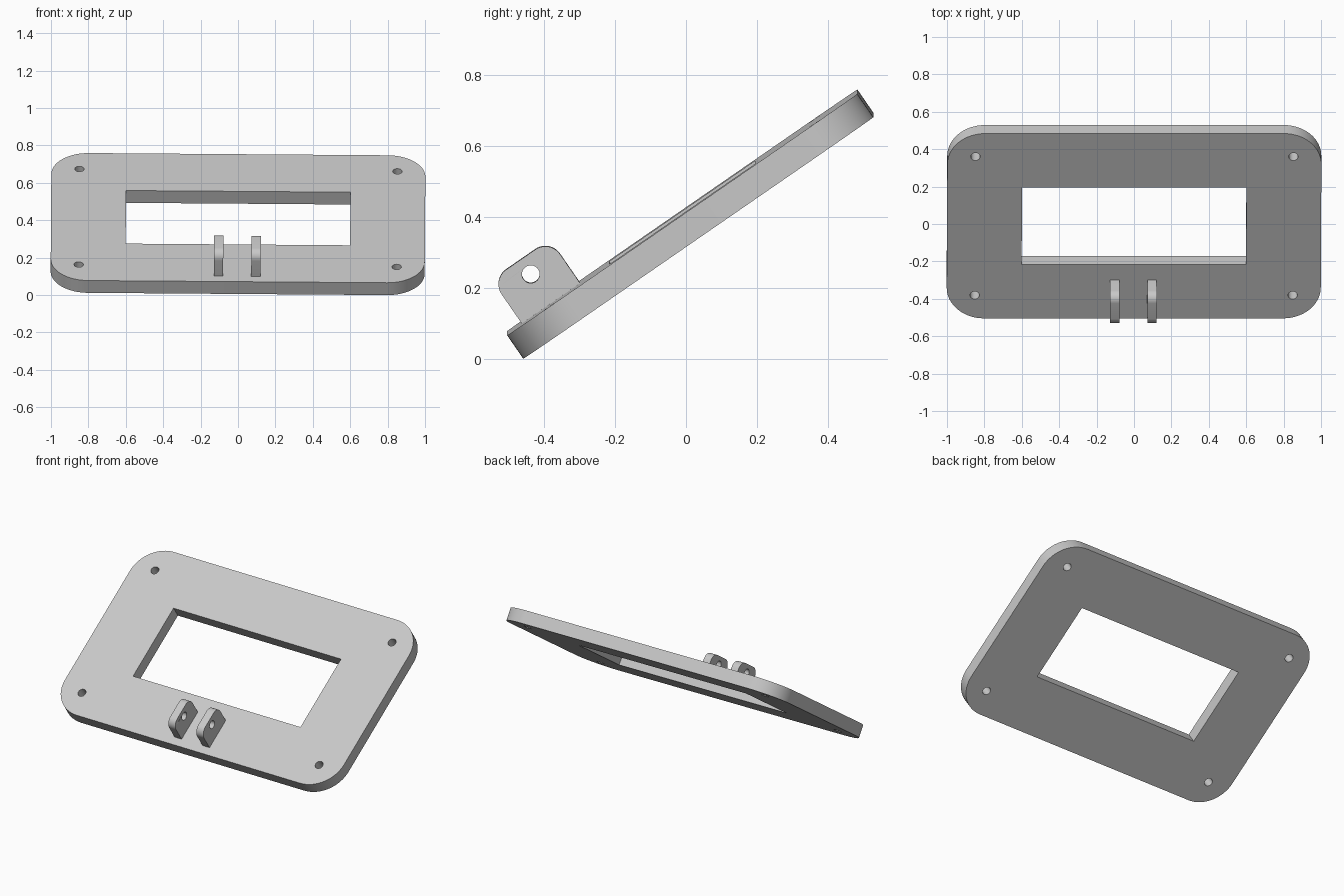
import bpy, bmesh
from math import sin, cos, pi, radians
from mathutils import Matrix, Vector

cube = bpy.data.objects.get("Cube")
if cube:
    bpy.data.objects.remove(cube, do_unlink=True)

grey = bpy.data.materials.new("light grey")
grey.use_nodes = True
colour = (0.58, 0.58, 0.58, 1)
grey.diffuse_color = colour
grey.node_tree.nodes["Principled BSDF"].inputs["Base Color"].default_value = colour


def arc(cx, cy, r, start, end, n):
    """Points on an arc, angles in quarter turns."""
    angles = [(start + (end - start) * i / n) * pi / 2 for i in range(n + 1)]
    return [(cx + r * cos(a), cy + r * sin(a)) for a in angles]


def circle(cx, cy, r, n=32):
    return arc(cx, cy, r, 0, 4, n)[:-1]


def sheet(name, outlines, thickness):
    """Solid sheet whose first outline is the edge and the others are openings."""
    curve = bpy.data.curves.new(name, "CURVE")
    curve.dimensions = "2D"
    curve.fill_mode = "BOTH"
    curve.extrude = thickness / 2
    for points in outlines:
        spline = curve.splines.new("POLY")
        spline.points.add(len(points) - 1)
        for p, (x, y) in zip(spline.points, points):
            p.co = (x, y, 0, 1)
        spline.use_cyclic_u = True
    obj = bpy.data.objects.new(name, curve)
    bpy.context.collection.objects.link(obj)
    bpy.ops.object.select_all(action="DESELECT")
    obj.select_set(True)
    bpy.context.view_layer.objects.active = obj
    bpy.ops.object.convert(target="MESH")
    obj = bpy.context.view_layer.objects.active
    bm = bmesh.new()
    bm.from_mesh(obj.data)
    bmesh.ops.remove_doubles(bm, verts=bm.verts, dist=0.0001)
    bmesh.ops.recalc_face_normals(bm, faces=bm.faces)
    bm.to_mesh(obj.data)
    bm.free()
    obj.data.materials.clear()
    obj.data.materials.append(grey)
    bpy.ops.object.shade_smooth_by_angle(angle=radians(30))
    return obj


# Frame plate: rounded rectangle with a window and four screw holes
half_x, half_y, radius, thick = 1.0, 0.6, 0.2, 0.08
edge = []
for i, (sx, sy) in enumerate([(1, 1), (-1, 1), (-1, -1), (1, -1)]):
    edge += arc(sx * (half_x - radius), sy * (half_y - radius), radius, i, i + 1, 16)
window = [(-0.6, -0.25), (0.6, -0.25), (0.6, 0.25), (-0.6, 0.25)]
holes = [circle(x, y, 0.025) for x in (-0.85, 0.85) for y in (-0.45, 0.45)]
parts = [sheet("frame_plate", [edge, window] + holes, thick)]

# Pair of hinge lugs standing on the plate near its lower edge
base, top, r = thick / 2, thick / 2 + 0.15, 0.05
lug = [(-0.55, base - 0.01), (-0.35, base - 0.01)]
lug += arc(-0.35 - r, top - r, r, 0, 1, 12) + arc(-0.55 + r, top - r, r, 1, 2, 12)
upright = Matrix(((0, 0, 1), (1, 0, 0), (0, 1, 0))).to_4x4()
for name, x in (("right_lug", -0.1025), ("left_lug", 0.0975)):
    obj = sheet(name, [lug, circle(-0.45, base + 0.1, 0.025)], 0.05)
    obj.data.transform(Matrix.Translation((x, 0, 0)) @ upright)
    parts.append(obj)

# Lean the assembly back with a slight roll, then centre it on the ground
lean = Matrix.Rotation(0.0075, 4, "Y") @ Matrix.Rotation(radians(34.6), 4, "X")
for obj in parts:
    obj.data.transform(lean)
points = [v.co for obj in parts for v in obj.data.vertices]
low = [min(p[i] for p in points) for i in range(3)]
high = [max(p[i] for p in points) for i in range(3)]
shift = Vector((-(low[0] + high[0]) / 2, -(low[1] + high[1]) / 2, -low[2]))
for obj in parts:
    obj.data.transform(Matrix.Translation(shift))
